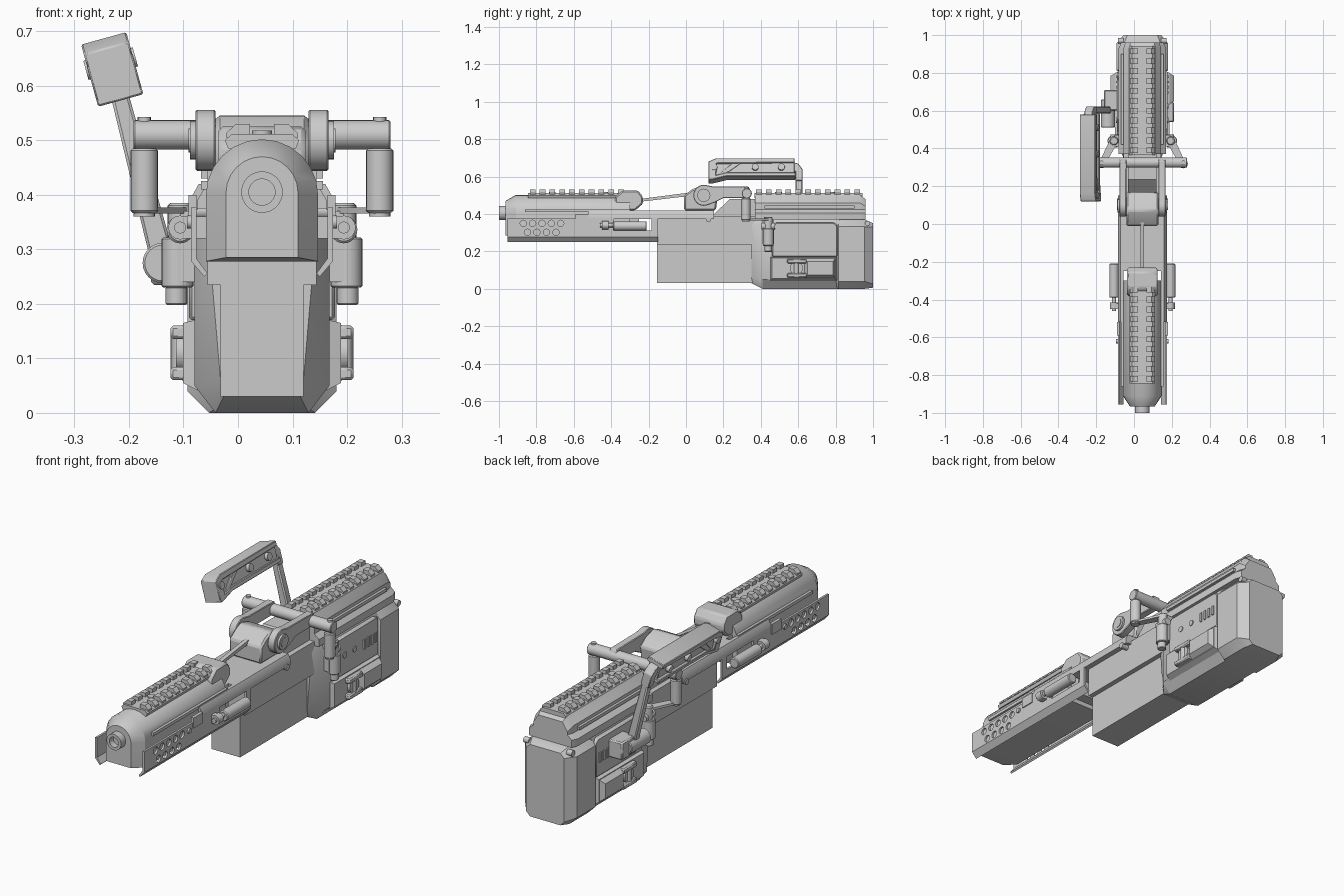
import bpy, bmesh, math
from mathutils import Vector, Matrix

if "Cube" in bpy.data.objects:
    bpy.data.objects.remove(bpy.data.objects["Cube"])

CX = 0.044  # centre line of the body (the carry handle hangs off the left)


def finish(name, bm, bevel=0):
    bmesh.ops.recalc_face_normals(bm, faces=bm.faces)
    me = bpy.data.meshes.new(name)
    bm.to_mesh(me)
    bm.free()
    ob = bpy.data.objects.new(name, me)
    bpy.context.collection.objects.link(ob)
    if bevel:
        m = ob.modifiers.new("bevel", 'BEVEL')
        m.width, m.segments = bevel, 1
    return ob


def loft(name, rings, bevel=0):
    """Skin through rings of 3D points and cap both ends."""
    bm = bmesh.new()
    vs = [[bm.verts.new(p) for p in r] for r in rings]
    n = len(vs[0])
    for a, b in zip(vs, vs[1:]):
        for i in range(n):
            bm.faces.new((a[i], a[(i + 1) % n], b[(i + 1) % n], b[i]))
    bm.faces.new(vs[0])
    bm.faces.new(vs[-1])
    return finish(name, bm, bevel)


def along_y(name, secs, bevel=0):
    """secs: (y, [(offset from centre line, z)...])"""
    return loft(name, [[(CX + u, y, z) for u, z in p] for y, p in secs], bevel)


def side(name, pts, u0, u1, bevel=0):
    """Extrude a (y, z) side profile between two offsets."""
    return loft(name, [[(CX + u, y, z) for y, z in pts] for u in (u0, u1)], bevel)


def box(name, u0, u1, y0, y1, z0, z1, bevel=0):
    return side(name, [(y0, z0), (y1, z0), (y1, z1), (y0, z1)], u0, u1, bevel)


def add_cyl(bm, p, q, r, n=24):
    p, q = Vector(p), Vector(q)
    d = q - p
    m = Matrix.Translation((p + q) / 2) @ d.to_track_quat('Z', 'Y').to_matrix().to_4x4()
    bmesh.ops.create_cone(bm, cap_ends=True, segments=n, radius1=r, radius2=r, depth=d.length, matrix=m)


def cyl(name, p, q, r, n=24, bevel=0):
    """Cylinder between two (offset, y, z) points."""
    bm = bmesh.new()
    add_cyl(bm, (p[0] + CX, p[1], p[2]), (q[0] + CX, q[1], q[2]), r, n)
    return finish(name, bm, bevel)


def arch(h, top, bottom, n=12):
    c = top - h
    return [(-h, bottom)] + [(-h * math.cos(math.pi * i / n), c + h * math.sin(math.pi * i / n))
                             for i in range(n + 1)] + [(h, bottom)]


def octagon(h, z0, z1, c):
    return [(-h, z0 + c), (-h + c, z0), (h - c, z0), (h, z0 + c),
            (h, z1 - c), (h - c, z1), (c - h, z1), (-h, z1 - c)]


def cut(ob, bm):
    c = finish("cutter", bm)
    c.hide_render = True
    m = ob.modifiers.new("cut", 'BOOLEAN')
    m.object, m.operation, m.solver = c, 'DIFFERENCE', 'EXACT'
    bpy.context.view_layer.objects.active = ob
    bpy.ops.object.modifier_apply(modifier="cut")
    bpy.data.objects.remove(c)


# Forend shell, tapered nose, muzzle
along_y("forend_shell", [(-0.965, arch(.066, .47, .285)), (-0.91, arch(.103, .502, .278)),
                         (-0.30, arch(.103, .502, .278))])
muzzle = cyl("muzzle", (0, -1.0, .405), (0, -.95, .405), .038, 32)
bm = bmesh.new()
add_cyl(bm, (CX, -1.02, .405), (CX, -.97, .405), .024, 32)
cut(muzzle, bm)
side("forend_rear_block", [(-.38, .42), (-.27, .42), (-.23, .455), (-.23, .49), (-.255, .525),
                           (-.34, .525), (-.38, .49)], -.08, .08, .008)
side("forend_tang", [(-.32, .3), (-.25, .3), (-.25, .42), (-.32, .42)], -.08, .08)

# Accessory rails
for name, y0, count, pitch in (("front_rail", -.835, 10, .0525), ("rear_rail", .375, 11, .0525)):
    y1 = y0 + count * pitch - .02
    along_y(name + "_base", [(y, [(-.062, .485), (.062, .485), (.068, .5), (.055, .512), (-.055, .512),
                                  (-.068, .5)]) for y in (y0 - .01, y1 + .01)])
    for i in range(count):
        y = y0 + i * pitch
        for s in (-1, 1):
            along_y(name + "_tooth", [(t, [(s * .022, .505), (s * .066, .505), (s * .066, .513),
                                           (s * .048, .53), (s * .022, .53)]) for t in (y, y + .03)])
    for y in (y0 + .12, y0 + .4):
        cyl(name + "_screw", (0, y, .505), (0, y, .518), .018, 12)

# Receiver: upper box, lower box, deck
box("receiver_upper", -.1, .1, -.155, .45, .235, .39)
box("receiver_lower", -.076, .076, -.155, .45, .03, .24)
along_y("receiver_deck", [(y, [(-.122, .375), (.122, .375), (.122, .4), (.105, .42), (-.105, .42), (-.122, .4)])
                          for y in (-.25, .15)])

# Rear stock body and bottom ramp
oct_body = [(-.124, .05), (-.085, .0), (.085, .0), (.124, .05), (.124, .34), (.105, .38), (-.105, .38), (-.124, .34)]
oct_small = [(-.076, .06), (-.07, .03), (.07, .03), (.076, .06), (.1, .34), (.095, .37), (-.095, .37), (-.1, .34)]
along_y("stock_body", [(.35, oct_small), (.41, oct_body), (.82, oct_body)])
along_y("butt_pad", [(y, octagon(h, z0, z1, c)) for y, h, z0, z1, c in
                     ((.80, .118, .01, .36, .035), (.815, .137, .0, .372, .04), (.955, .137, .0, .372, .04),
                      (1.0, .1, .006, .35, .02))])
roof = [(-.125, .37), (.125, .37), (.125, .405), (.1, .425), (.1, .46), (.07, .5), (-.07, .5), (-.1, .46),
        (-.1, .425), (-.125, .405)]
along_y("stock_top", [(.37, roof), (.93, roof), (.96, [(u * .9, z - .02 * (z > .45)) for u, z in roof])])
side("breech_wedge", [(.15, .38), (.38, .38), (.38, .48), (.235, .48), (.15, .40)], -.075, .075)

# Bridge over the deck: pivot block, hinge plates, thin rib
side("pivot_block", [(-.01, .42), (.16, .42), (.17, .5), (.13, .53), (.07, .548), (.03, .53), (-.01, .5)],
     -.085, .085, .008)
side("centre_rib", [(-.25, .465), (-.25, .48), (0, .512), (.05, .52), (.05, .48), (-.02, .492)], -.01, .01)
plate = [(.095 + .056 * math.cos(a), .5 + .056 * math.sin(a))
         for a in [math.radians(75 + i * 15) for i in range(15)]]
plate += [(.155, .462), (.2, .485), (.335, .485), (.352, .51), (.335, .546), (.14, .548)]
cyl("cross_rod", (-.236, .325, .51), (.236, .325, .51), .027, 24, .003)
cyl("pivot_pin", (-.135, .095, .5), (.135, .095, .5), .022)

for s in (-1, 1):
    # Perforated side plate with piston window
    sp = along_y("side_plate", [(y, [(s * .12, .377), (s * .13, .377), (s * .13, .278), (s * .106, .25),
                                     (s * .1, .256), (s * .12, .283)]) for y in (-.955, -.15)])
    bm = bmesh.new()
    holes = [(-.87 + .05 * i, .35) for i in range(5)] + [(-.848 + .051 * i, .302) for i in range(4)]
    for y, z in holes:
        add_cyl(bm, (CX + s * .09, y, z), (CX + s * .16, y, z), .017, 16)
    bmesh.ops.create_cube(bm, size=1, matrix=Matrix.Translation((CX + s * .125, -.285, .342))
                          @ Matrix.Diagonal((.08, .2, .062, 1)))
    cut(sp, bm)
    along_y("side_rail_bar", [(y, [(s * .13, .372), (s * .13, .395), (s * .116, .42), (s * .1, .42),
                                   (s * .118, .39), (s * .118, .372)]) for y in (-.52, .15)])
    box("forend_strip", s * .095, s * .112, -.86, -.3, .41, .425)
    box("plate_latch", s * .12, s * .135, -.59, -.52, .35, .4)
    cyl("plate_bolt", (s * .12, -.62, .35), (s * .138, -.62, .35), .012, 12)
    cyl("receiver_bolt", (s * .09, .12, .37), (s * .135, .12, .37), .014, 12)
    # Side piston
    cyl("piston_body", (s * .15, -.39, .336), (s * .15, -.21, .336), .025, 24, .004)
    cyl("piston_stem", (s * .15, -.46, .34), (s * .15, -.38, .34), .011, 16)
    cyl("piston_knob", (s * .15, -.45, .34), (s * .15, -.415, .34), .022, 16)
    box("piston_mount", s * .1, s * .155, -.45, -.42, .32, .36)
    # Hinge plate with pivot cap
    side("hinge_plate", plate, s * .085, s * .122, .003)
    cyl("pivot_cap", (s * .12, .095, .5), (s * .132, .095, .5), .035)
    # Hanging damper, link and lower damper
    cyl("rod_cap", (s * .216, .325, .53), (s * .216, .325, .543), .012, 16)
    cyl("hanging_damper", (s * .216, .32, .367), (s * .216, .32, .485), .025, 24, .004)
    cyl("damper_foot", (s * .216, .32, .36), (s * .216, .32, .375), .02, 16)
    link = [(.235, .31), (.205, .3), (.135, .425), (.155, .46), (.17, .45)]
    loft("damper_link", [[(CX + s * u, y, z) for u, y in link] for z in (.366, .377)])
    cyl("lower_damper_head", (s * .15, .44, .31), (s * .15, .44, .385), .023, 24, .005)
    cyl("lower_damper_body", (s * .155, .44, .23), (s * .155, .44, .322), .029, 24, .003)
    cyl("lower_damper_tip", (s * .157, .44, .198), (s * .157, .44, .232), .02, 24, .003)
    cyl("damper_ring", (s * .15, .405, .335), (s * .15, .475, .335), .018, 16)
    box("damper_bracket", s * .1, s * .15, .41, .47, .24, .37)
    # Stock panel, vents, bolts
    side("stock_panel", [(.46, .17), (.81, .17), (.81, .34), (.79, .355), (.48, .355), (.46, .33)],
         s * .11, s * .134, .006)
    for i in range(4):
        y = .69 + i * .028
        side("vent_slat", [(y, .24), (y + .012, .24), (y + .012, .285), (y, .285)], s * .13, s * .14)
    for y, z in ((.55, .265), (.625, .265), (.97, .35)):
        u = .138 if y < .9 else .128
        cyl("stock_bolt", (s * .1, y, z), (s * u, y, z), .014, 12)
    # Lower side latch with buckle
    loft("latch_base", [[(CX + s * u, y, z) for y, z in p] for u, p in
                        ((.115, [(.45, .04), (.81, .04), (.81, .172), (.45, .172)]),
                         (.145, [(.46, .055), (.80, .055), (.80, .165), (.46, .165)]))])
    loft("latch_cover", [[(CX + s * u, y, z) for y, z in p] for u, p in
                         ((.14, [(.63, .055), (.80, .055), (.80, .165), (.63, .165)]),
                          (.168, [(.65, .075), (.785, .075), (.785, .145), (.65, .145)]))])
    for z in (.072, .148):
        box("buckle_bar", s * .13, s * .168, .54, .645, z - .012, z + .012, .005)
    cyl("buckle_roller", (s * .152, .59, .075), (s * .152, .59, .145), .014, 16)
    cyl("buckle_disc", (s * .14, .59, .11), (s * .158, .59, .11), .035, 20)
    # Ejection ridge along the stock top
    box("top_ridge", s * .09, s * .112, .42, .9, .43, .445)

# Carry handle on the left: pivot, arm, tilted grip
X = -CX  # cancel the centre offset so values read as world x
cyl("handle_pivot", (X - .138, .51, .275), (X - .138, .66, .275), .037, 24, .004)
cyl("handle_pivot_cap", (X - .138, .66, .275), (X - .138, .675, .275), .024, 6)
box("handle_mount", X - .16, X - .07, .60, .71, .235, .32, .006)
arm = [(-.238, .60), (-.205, .60), (-.12, .30), (-.125, .262), (-.155, .262), (-.168, .31)]
loft("handle_arm", [[(x, y, z) for x, z in arm] for y in (.585, .622)], .005)
tilt = Matrix.Translation((-.231, 0, .631)) @ Matrix.Rotation(math.radians(-15.4), 4, 'Y')


def grip(name, pts, h, bevel=.003):
    ob = side(name, pts, X - h, X + h, bevel)
    ob.matrix_world = tilt


grip("grip_core", [(.13, .045), (.58, .045), (.58, -.03), (.24, -.03), (.14, -.045)], .03)
grip("grip_top", [(.12, .04), (.16, .058), (.58, .058), (.58, .035), (.17, .03), (.12, .012)], .043)
grip("grip_bottom", [(.12, -.06), (.14, -.06), (.22, -.04), (.585, -.04), (.585, -.02), (.22, -.02), (.12, -.045)], .043)
grip("grip_front", [(.12, -.06), (.16, -.05), (.165, .04), (.12, .04)], .043)
grip("grip_brace", [(.16, -.045), (.2, -.035), (.31, .045), (.26, .045)], .038)
grip("grip_elbow", [(.56, .045), (.6, .035), (.622, .005), (.622, -.06), (.585, -.06), (.585, -.01), (.56, 0)], .022)
for y in (.15, .37, .51):
    bolt = cyl("grip_bolt", (X - .047, y, .01), (X + .047, y, .01), .018, 12)
    bolt.matrix_world = tilt

# Keep edges sharp, round parts smooth
bpy.ops.object.select_all(action='SELECT')
bpy.context.view_layer.objects.active = bpy.data.objects["forend_shell"]
bpy.ops.object.shade_smooth_by_angle(angle=math.radians(32))
